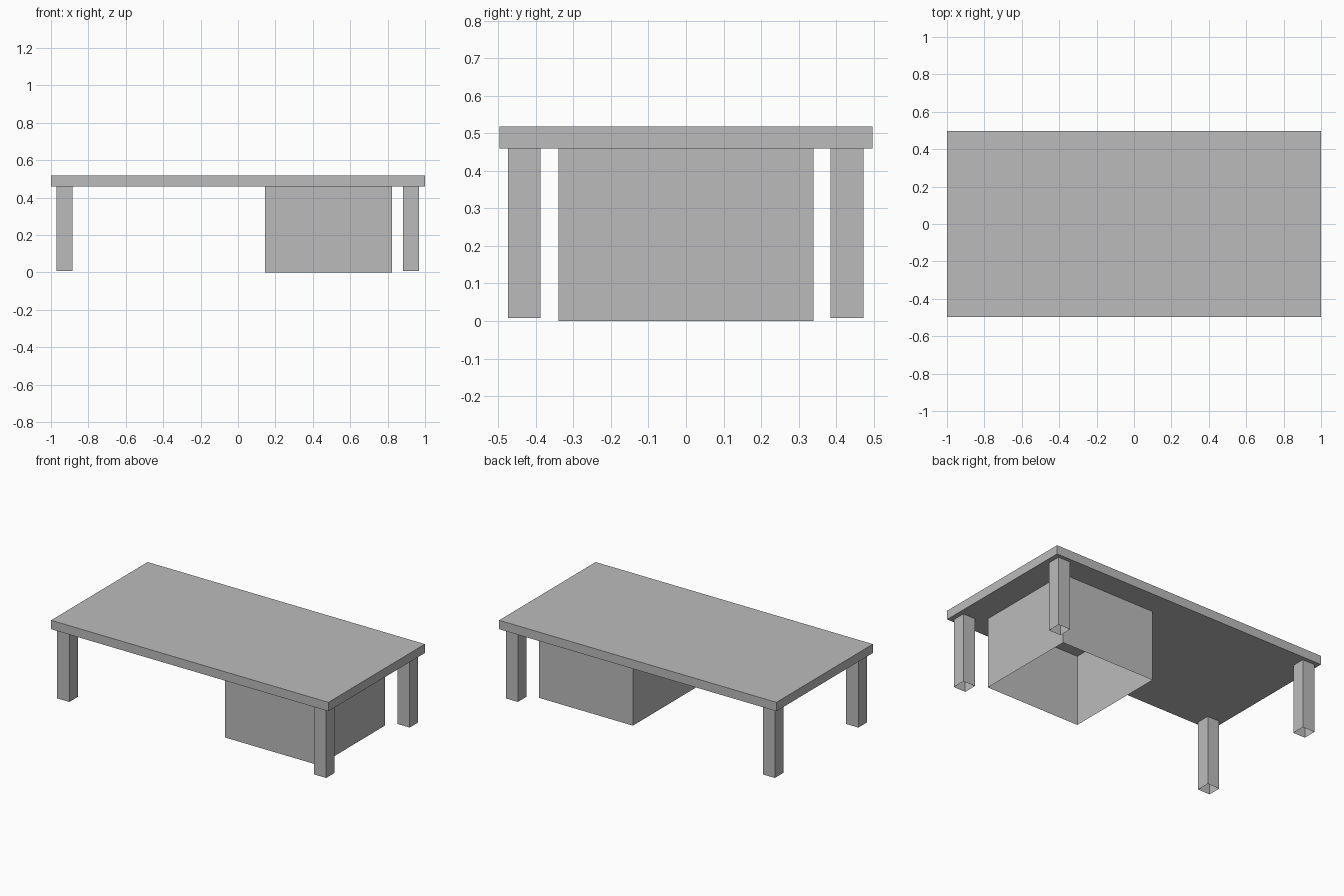
import bpy
import bmesh
from mathutils import Matrix, Vector

cube = bpy.data.objects.get("Cube")
if cube:
    bpy.data.objects.remove(cube, do_unlink=True)

# Single flat grey
grey = bpy.data.materials.new("grey")
grey.use_nodes = True
colour = (0.5, 0.5, 0.5, 1)
grey.diffuse_color = colour
grey.node_tree.nodes["Principled BSDF"].inputs["Base Color"].default_value = colour


def box(name, low, high, hollow=False):
    """Box between two corners; a hollow one has no top or bottom face."""
    low, high = Vector(low), Vector(high)
    bm = bmesh.new()
    place = Matrix.Translation((low + high) / 2) @ Matrix.Diagonal((*(high - low), 1))
    bmesh.ops.create_cube(bm, size=1, matrix=place)
    if hollow:
        bm.normal_update()
        ends = [f for f in bm.faces if abs(f.normal.z) > 0.9]
        bmesh.ops.delete(bm, geom=ends, context="FACES_ONLY")
    mesh = bpy.data.meshes.new(name)
    bm.to_mesh(mesh)
    bm.free()
    mesh.materials.append(grey)
    obj = bpy.data.objects.new(name, mesh)
    bpy.context.collection.objects.link(obj)
    return obj


under = 0.46  # underside of the top

# Table top
box("table_top", (-1, -0.497, under), (1, 0.497, 0.518))

# Cabinet, open below and closed above by the table top
box("cabinet", (0.145, -0.34, 0), (0.823, 0.34, under), hollow=True)

# Four square legs, open at the foot
half = 0.0435
for side, x in (("right", -0.928), ("left", 0.925)):
    for end, y in (("front", -0.431), ("back", 0.429)):
        box(f"{end}_{side}_leg", (x - half, y - half, 0.008),
            (x + half, y + half, under), hollow=True)
